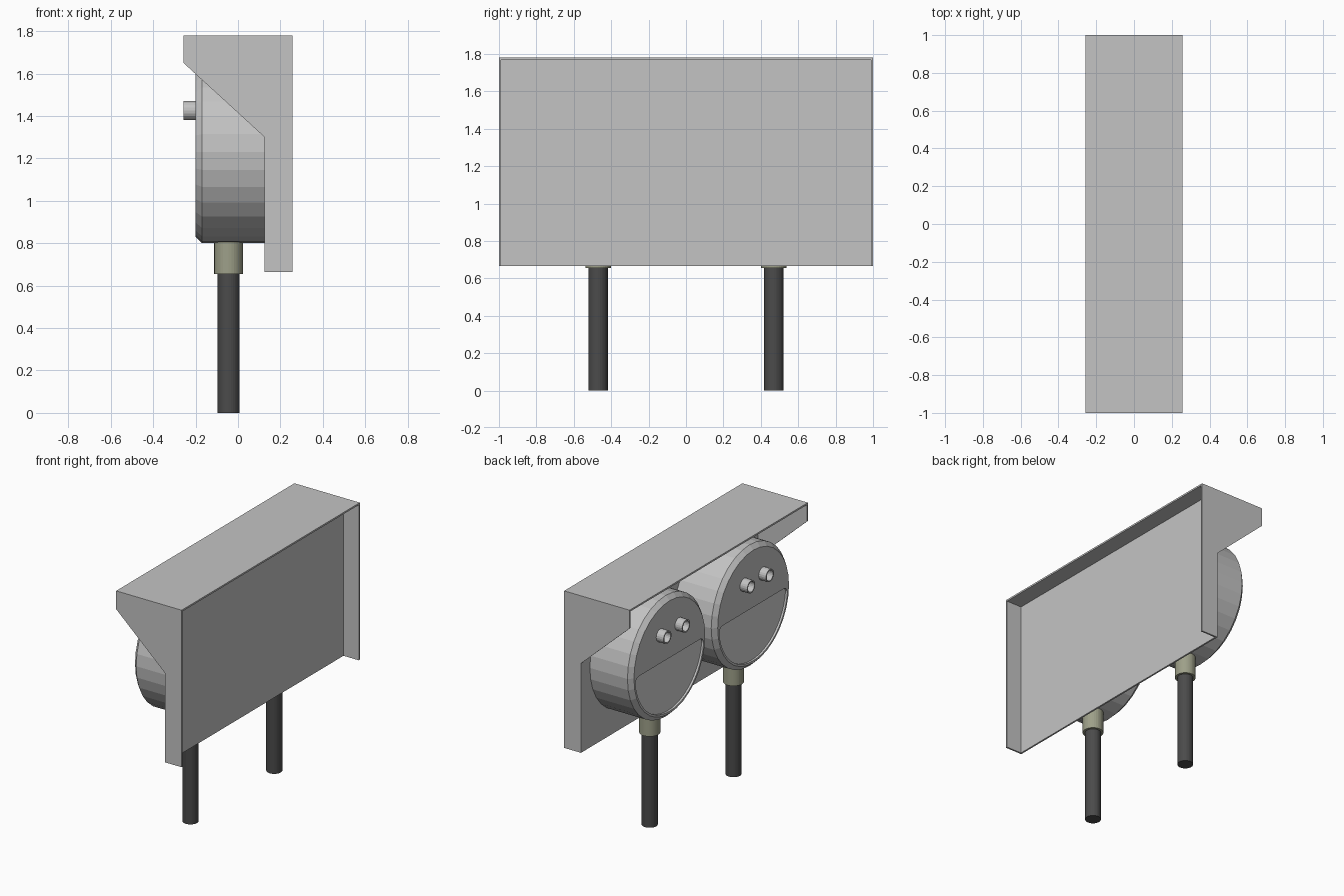
import bpy, bmesh, math

if "Cube" in bpy.data.objects:
    bpy.data.objects.remove(bpy.data.objects["Cube"])

def material(name, r, g, b):
    m = bpy.data.materials.new(name)
    m.diffuse_color = (r, g, b, 1)
    m.use_nodes = True
    m.node_tree.nodes["Principled BSDF"].inputs["Base Color"].default_value = m.diffuse_color
    return m

GREY = material("housing grey", 0.55, 0.55, 0.55)
LENS = material("lens grey", 0.65, 0.65, 0.65)
DARK = material("post dark grey", 0.07, 0.07, 0.07)
OLIVE = material("collar olive grey", 0.34, 0.35, 0.25)

def finish(bm, name, *mats):
    bmesh.ops.recalc_face_normals(bm, faces=bm.faces)
    me = bpy.data.meshes.new(name)
    bm.to_mesh(me)
    bm.free()
    for m in mats:
        me.materials.append(m)
    ob = bpy.data.objects.new(name, me)
    bpy.context.collection.objects.link(ob)
    return ob

def box(name, x0, x1, y0, y1, z0, z1, mat):
    bm = bmesh.new()
    bmesh.ops.create_cube(bm, size=1)
    for v in bm.verts:
        v.co = ((x0 + x1) / 2 + v.co.x * (x1 - x0),
                (y0 + y1) / 2 + v.co.y * (y1 - y0),
                (z0 + z1) / 2 + v.co.z * (z1 - z0))
    return finish(bm, name, mat)

def bridge(bm, a, b):
    n = len(a)
    for i in range(n):
        bm.faces.new((a[i], a[(i + 1) % n], b[(i + 1) % n], b[i]))

def lathe_x(bm, profile, y, z, n):
    """Rings of (x, radius) about an axis along x; the first ring is capped."""
    rings = [[bm.verts.new((x, y + r * math.cos(2 * math.pi * i / n),
                            z + r * math.sin(2 * math.pi * i / n)))
              for i in range(n)] for x, r in profile]
    for a, b in zip(rings, rings[1:]):
        bridge(bm, a, b)
    bm.faces.new(rings[0])
    return rings

def loop_edges(bm, loop):
    out = []
    for i, v in enumerate(loop):
        w = loop[(i + 1) % len(loop)]
        out.append(bm.edges.get((v, w)) or bm.edges.new((v, w)))
    return out

def half_moon(R, top, r):
    """Lower half disc with rounded corners, as (y, z) points."""
    cz = top - r
    cy = math.sqrt((R - r) ** 2 - cz ** 2)
    a = math.atan2(cz, cy)
    pts = []
    for i in range(6):
        t = math.pi / 2 + (a - math.pi / 2) * i / 5
        pts.append((cy + r * math.cos(t), cz + r * math.sin(t)))
    for i in range(1, 24):
        t = a + (-math.pi - 2 * a) * i / 24
        pts.append((R * math.cos(t), R * math.sin(t)))
    return pts + [(-y, z) for y, z in reversed(pts[:6])]

# Hood: side plates, top plate and back panel, open in front, behind and below
T = 0.012
outline = [(-0.257, 1.78), (0.257, 1.78), (0.257, 0.665),
           (0.125, 0.665), (0.125, 1.30), (-0.257, 1.65)]
for label, y in (("left", -1), ("right", 1 - T)):
    bm = bmesh.new()
    a = [bm.verts.new((x, y, z)) for x, z in outline]
    b = [bm.verts.new((x, y + T, z)) for x, z in outline]
    bridge(bm, a, b)
    bm.faces.new(a)
    bm.faces.new(b)
    finish(bm, "hood_side_" + label, GREY)
box("hood_top", -0.257, 0.257, -1 + T, 1 - T, 1.78 - T, 1.78, GREY)
box("back_panel", 0.125, 0.125 + T, -1 + T, 1 - T, 0.665, 1.78 - T, GREY)

PX, CZ = -0.044, 1.23
for label, y in (("left", -0.47), ("right", 0.47)):
    # Drum with chamfered rim and a sunken half-moon lens
    bm = bmesh.new()
    rings = lathe_x(bm, [(0.125, 0.43), (-0.17, 0.43), (-0.2, 0.40)], y, CZ, 32)
    moon = half_moon(0.385, -0.005, 0.04)
    rim = [bm.verts.new((-0.2, y + p, CZ + q)) for p, q in moon]
    floor = [bm.verts.new((-0.185, y + p, CZ + q)) for p, q in moon]
    bmesh.ops.triangle_fill(bm, use_beauty=True,
                            edges=loop_edges(bm, rings[-1]) + loop_edges(bm, rim))
    bridge(bm, rim, floor)
    bm.faces.new(floor).material_index = 1
    finish(bm, "drum_" + label, GREY, LENS)

    # Two hollow knobs on the upper face
    for k, dy in enumerate((-0.105, 0.105)):
        bm = bmesh.new()
        rings = lathe_x(bm, [(-0.195, 0.045), (-0.257, 0.045), (-0.257, 0.036),
                             (-0.21, 0.036)], y + dy, 1.425, 20)
        bm.faces.new(rings[-1])
        finish(bm, f"knob_{label}_{k + 1}", GREY)

    # Collar and post
    for part, r, z0, z1, mat in (("collar", 0.068, 0.655, 0.825, OLIVE),
                                 ("post", 0.052, 0.0, 0.70, DARK)):
        bm = bmesh.new()
        bmesh.ops.create_cone(bm, cap_ends=True, segments=32, radius1=r,
                              radius2=r, depth=z1 - z0)
        bmesh.ops.translate(bm, vec=(PX, y, (z0 + z1) / 2), verts=bm.verts)
        finish(bm, part + "_" + label, mat)
